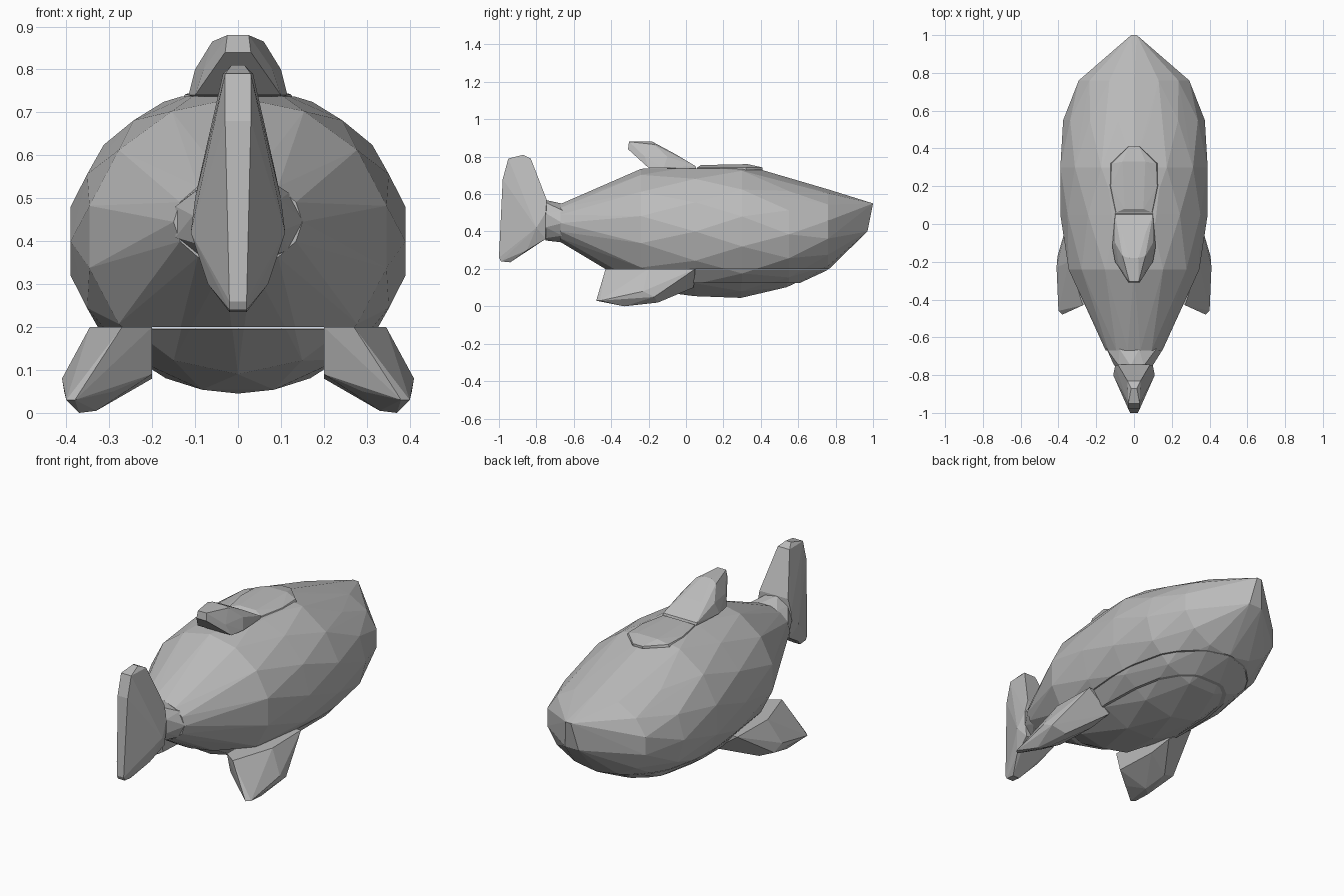
import bpy, bmesh, math
from mathutils import Vector

if "Cube" in bpy.data.objects:
    bpy.data.objects.remove(bpy.data.objects["Cube"])

grey = bpy.data.materials.new("plain grey")
grey.use_nodes = True
grey.diffuse_color = (0.5, 0.5, 0.5, 1)
bsdf = next(n for n in grey.node_tree.nodes if n.type == 'BSDF_PRINCIPLED')
bsdf.inputs["Base Color"].default_value = (0.5, 0.5, 0.5, 1)
bsdf.inputs["Roughness"].default_value = 0.8


def hull(name, points, cuts=()):
    """Faceted solid around the points, trimmed by (axis, sign, limit) planes."""
    bm = bmesh.new()
    for p in points:
        bm.verts.new(p)
    res = bmesh.ops.convex_hull(bm, input=bm.verts[:])
    loose = [v for v in bm.verts if not v.link_faces]
    bmesh.ops.delete(bm, geom=loose, context='VERTS')
    for axis, sign, limit in cuts:
        co, no = Vector(), Vector()
        co[axis], no[axis] = limit, sign
        bmesh.ops.bisect_plane(bm, geom=bm.verts[:] + bm.edges[:] + bm.faces[:],
                               plane_co=co, plane_no=no, clear_outer=True)
        rim = [e for e in bm.edges if e.is_boundary]
        if rim:
            bmesh.ops.contextual_create(bm, geom=rim)
    bmesh.ops.recalc_face_normals(bm, faces=bm.faces[:])
    mesh = bpy.data.meshes.new(name)
    bm.to_mesh(mesh)
    bm.free()
    mesh.materials.append(grey)
    obj = bpy.data.objects.new(name, mesh)
    bpy.context.collection.objects.link(obj)
    return obj


def ring(y, half_width, zc, half_height, turn=0.0, n=14):
    return [(half_width * math.cos(2 * math.pi * (i + turn) / n), y,
             zc + half_height * math.sin(2 * math.pi * (i + turn) / n))
            for i in range(n)]


def both_sides(points):
    return [(s * x, y, z) for x, y, z in points for s in (-1, 1)]


# Whole body envelope: elliptical sections from tail to snout
sections = [(-.67, .15, .445, .105), (-.24, .355, .41, .325), (.05, .39, .40, .36),
            (.3, .40, .40, .36), (.55, .375, .385, .295), (.76, .30, .41, .215)]
envelope = []
for k, s in enumerate(sections):
    envelope += ring(*s, turn=0.5 * (k % 2))
envelope += both_sides([(.015, 1, .55), (.04, .97, .40)])

hull("body", envelope, [(2, -1, .2), (2, 1, .737)])

# Lower jaw and belly, slightly inset, with a lip along its front half
inner = [(x * .97, y * .98, z + .005) for x, y, z in envelope]
hull("belly", inner, [(2, 1, .195)])
hull("belly_lip", envelope, [(2, 1, .196), (2, -1, .125), (1, -1, .04)])

# Tail root
hull("tail_root", ring(-.66, .155, .445, .105, n=9) + ring(-.75, .105, .46, .11, .5, n=9))

# Tail fin, thickest near its middle
tail = [(.02, -.99, .24), (.02, -.94, .235), (.02, -1, .26),
        (.07, -.85, .30), (.09, -.75, .36), (.11, -.80, .42), (.10, -.75, .50),
        (.085, -.745, .57), (.03, -.98, .68), (.06, -.84, .67),
        (.03, -.95, .79), (.035, -.83, .79), (.015, -.87, .81)]
hull("tail_fin", both_sides(tail))

# Dorsal fin and the low plate in front of it
dorsal = [(.10, .055, .735), (.10, .05, .75), (.115, -.12, .74), (.10, -.2, .74),
          (.10, -.10, .80), (.06, -.05, .81), (.06, -.17, .865), (.025, -.18, .88),
          (.025, -.305, .88), (.03, -.31, .84), (.08, -.22, .80)]
hull("dorsal_fin", both_sides(dorsal))

plate = [(.10, .06), (.13, .20), (.125, .32), (.03, .41)]
hull("dorsal_plate", both_sides([(x, y, .73) for x, y in plate]
                                + [(x * .95, y, .742) for x, y in plate]
                                + [(.05, .08, .755), (.06, .33, .76)]))

# Pectoral fins swept back and down
fin = [(.34, .05, .2), (.345, -.20, .2), (.27, -.43, .2), (.20, .04, .2), (.20, -.38, .2),
       (.20, .04, .10), (.20, -.10, .08), (.20, -.35, .09),
       (.41, -.23, .08), (.405, -.17, .05), (.33, -.15, .02), (.37, -.33, 0),
       (.33, -.30, .005), (.40, -.46, .03), (.38, -.48, .03), (.29, -.40, .05)]
for name, side in (("left_fin", 1), ("right_fin", -1)):
    hull(name, [(side * x, y, z) for x, y, z in fin])
